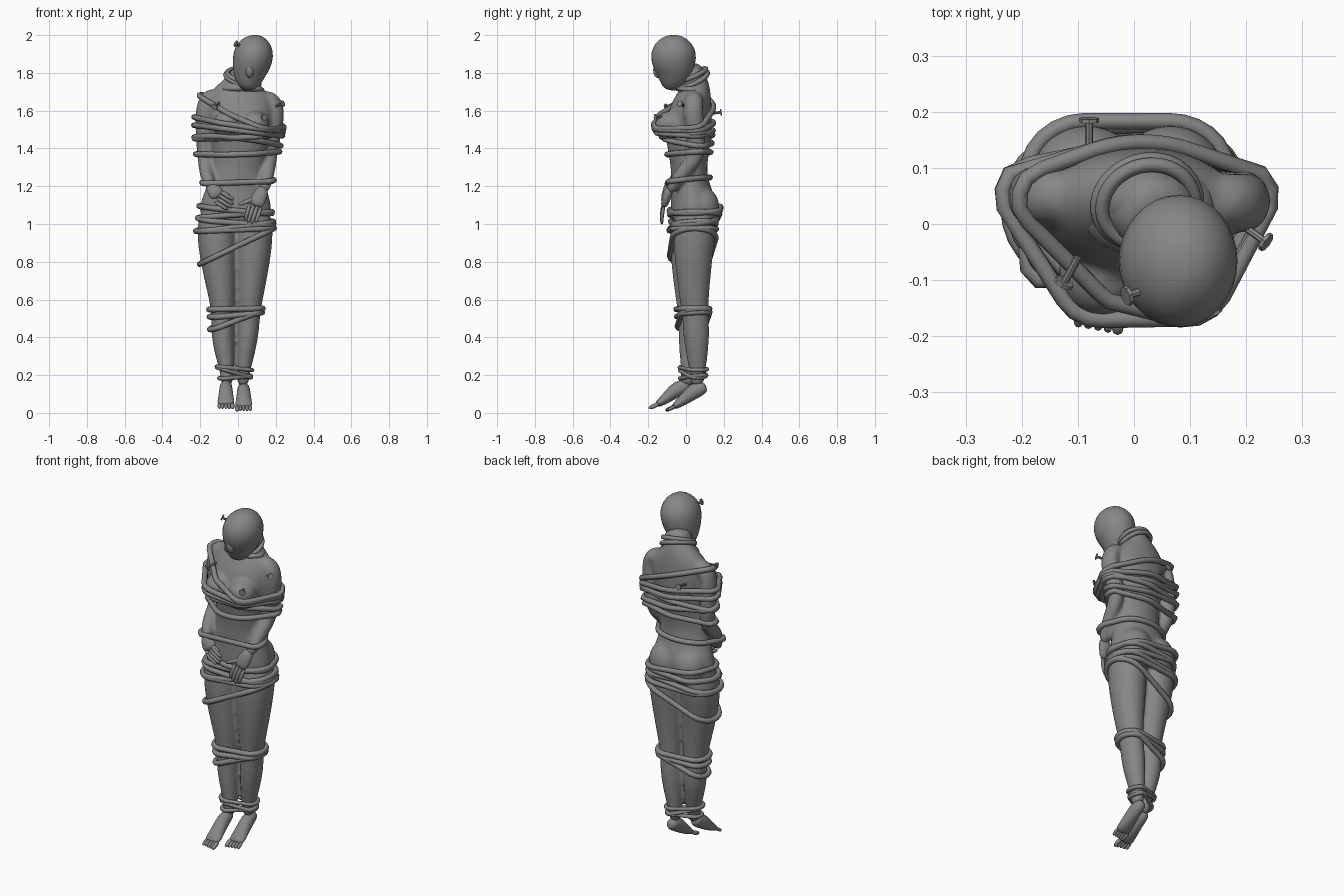
import bpy, bmesh, math
from mathutils import Vector, Matrix
from mathutils.bvhtree import BVHTree
from mathutils.geometry import convex_hull_2d

grey = bpy.data.materials.new("dark_grey")
grey.diffuse_color = (.24, .24, .24, 1)


def loft(bm, pts, n=12):
    """Elliptical rings (x, y, z, rx, ry) skinned along their path."""
    c = [Vector(p[:3]) for p in pts]
    rings = []
    for i, p in enumerate(pts):
        t = (c[min(i + 1, len(c) - 1)] - c[max(i - 1, 0)]).normalized()
        u = (Vector((1, 0, 0)) - t * t.x).normalized()
        v = t.cross(u)
        rings.append([bm.verts.new(c[i] + 1.04 * (u * p[3] * math.cos(a) + v * p[4] * math.sin(a)))
                      for a in (2 * math.pi * k / n for k in range(n))])
    for a, b in zip(rings, rings[1:]):
        for k in range(n):
            bm.faces.new((a[k], a[(k + 1) % n], b[(k + 1) % n], b[k]))
    bm.faces.new(rings[0][::-1])
    bm.faces.new(rings[-1])


def ball(bm, loc, scale):
    m = Matrix.Translation(loc) @ Matrix.Diagonal((*scale, 1))
    bmesh.ops.create_icosphere(bm, subdivisions=2, radius=1, matrix=m)


def link(data, name):
    data.materials.append(grey)
    ob = bpy.data.objects.new(name, data)
    bpy.context.collection.objects.link(ob)
    return ob


def finish(bm, name, remesh=0.0):
    me = bpy.data.meshes.new(name)
    bm.to_mesh(me)
    bm.free()
    me.shade_smooth()
    ob = link(me, name)
    sub = ob.modifiers.new("subsurf", 'SUBSURF')
    sub.levels = sub.render_levels = 1 if not remesh else 2
    if remesh:
        r = ob.modifiers.new("remesh", 'REMESH')
        r.mode, r.voxel_size, r.use_smooth_shade = 'VOXEL', remesh, True
        s = ob.modifiers.new("smooth", 'SMOOTH')
        s.factor, s.iterations = 0.5, 4
    return ob


# body: torso and neck
bm = bmesh.new()
loft(bm, [(-.01, .04, .97, .10, .08), (-.015, .035, 1.04, .193, .115), (-.01, .04, 1.12, .182, .118),
          (-.005, .02, 1.21, .15, .098), (0, .015, 1.30, .133, .092), (.01, .015, 1.40, .142, .11),
          (.012, .01, 1.50, .158, .122), (.012, .025, 1.60, .178, .114), (.01, .045, 1.68, .168, .088),
          (.012, .05, 1.73, .115, .075), (.02, .045, 1.77, .065, .062), (.05, .01, 1.84, .065, .065)], 16)
for s in (-1, 1):
    ball(bm, (.015 + s * .075, -.085, 1.525), (.08, .085, .078))
    ball(bm, (-.01 + s * .075, .085, 1.09), (.105, .098, .115))
# body: arms
loft(bm, [(.11, .045, 1.665, .05, .05), (.185, .04, 1.655, .052, .05), (.203, .035, 1.60, .05, .055),
          (.188, .05, 1.48, .042, .05), (.17, .062, 1.38, .04, .045), (.165, .03, 1.32, .038, .042),
          (.155, -.04, 1.25, .035, .036), (.132, -.095, 1.16, .028, .026)])
loft(bm, [(-.09, .05, 1.675, .05, .045), (-.165, .05, 1.668, .05, .05), (-.183, .045, 1.60, .045, .055),
          (-.183, .055, 1.48, .042, .05), (-.178, .062, 1.38, .04, .045), (-.172, .03, 1.32, .038, .042),
          (-.17, -.04, 1.26, .035, .036), (-.14, -.095, 1.19, .028, .026)])
# body: legs
loft(bm, [(-.105, .04, 1.08, .095, .10), (-.115, .03, .97, .105, .118), (-.108, .02, .85, .099, .104),
          (-.093, .02, .70, .083, .088), (-.08, .025, .56, .063, .072), (-.082, .03, .48, .06, .07),
          (-.08, .03, .39, .06, .07), (-.067, .02, .28, .046, .052), (-.057, .015, .20, .034, .04),
          (-.06, .0, .14, .03, .035)])
loft(bm, [(.08, .05, 1.08, .095, .10), (.085, .045, .97, .102, .113), (.08, .04, .85, .097, .104),
          (.071, .04, .70, .08, .088), (.06, .045, .56, .062, .072), (.055, .052, .48, .059, .069),
          (.048, .055, .39, .058, .069), (.035, .06, .28, .045, .052), (.025, .06, .20, .034, .04),
          (.028, .06, .14, .03, .034)])
body = finish(bm, "body", 0.011)

# feet pointing down, with toes; big toe on the inner side
for name, x, y, z, inner in (("right_foot", -.064, -.088, .012, 1), ("left_foot", .03, 0, 0, -1)):
    bm = bmesh.new()
    loft(bm, [(x, y + .108, .14 + z, .02, .018), (x, y + .09, .132 + z, .031, .034),
              (x, y + .045, .118 + z, .035, .043), (x, y, .08 + z, .039, .033),
              (x, y - .045, .045 + z, .046, .022), (x, y - .07, .03 + z, .042, .015)])
    for k in range(-2, 3):
        f, big = k * .0175, k * inner == 2
        r = .014 if big else .0105
        d = .012 + k * inner * .004
        loft(bm, [(x + f, y - .055, .038 + z, r, r), (x + f, y - .08, .024 + z, r, r),
                  (x + f, y - .092 - d, .012 + z, r * .85, r * .85)], 6)
    finish(bm, name)

# hands resting in front, with fingers
for name, w, k, t, th in (
        ("left_hand", (.138, -.085, 1.2), (.09, -.118, 1.09), (.058, -.128, .99), (.0, -.12, 1.10)),
        ("right_hand", (-.15, -.085, 1.215), (-.10, -.113, 1.14), (-.02, -.12, 1.09), (-.04, -.115, 1.15))):
    bm = bmesh.new()
    w, k, t, th = map(Vector, (w, k, t, th))
    m = w.lerp(k, .5)
    loft(bm, [(*w, .03, .026), (*m, .04, .024), (*k, .044, .02)])
    side = (t - k).cross(Vector((0, 1, 0))).normalized()
    for i in range(4):
        o = side * (i - 1.5) * .02
        e = t + o - (t - k) * .12 * abs(i - 1.5)
        loft(bm, [(*(k + o - (t - k) * .15), .013, .013),
                  (*((k + o).lerp(e, .5) + Vector((0, -.008, 0))), .012, .012), (*e, .009, .009)], 6)
    loft(bm, [(*m, .017, .017), (*m.lerp(th, .6), .014, .014), (*th, .01, .01)], 6)
    finish(bm, name)

# hooded, faceless head with slight nose
bm = bmesh.new()
loft(bm, [(.055, -.09, 1.708, .025, .025), (.055, -.085, 1.735, .058, .054), (.057, -.062, 1.785, .083, .096),
          (.072, -.066, 1.85, .102, .114), (.084, -.066, 1.905, .105, .12), (.09, -.066, 1.955, .088, .098),
          (.093, -.066, 1.99, .05, .058), (.093, -.066, 2.001, .015, .02)], 16)
ball(bm, (.062, -.148, 1.815), (.025, .028, .045))
finish(bm, "head")

# hood skirt draped on the shoulders
bm = bmesh.new()
loft(bm, [(.022, .03, 1.69, .128, .1), (.022, .033, 1.72, .118, .092), (.022, .035, 1.75, .083, .08),
          (.035, .025, 1.785, .07, .07), (.052, .0, 1.83, .072, .07)], 16)
finish(bm, "hood_skirt")

# ropes: slice the body with a tilted plane and wrap its hull
bpy.context.view_layer.update()
tree = BVHTree.FromObject(body, bpy.context.evaluated_depsgraph_get())


def rope(name, z, sx=0.0, sy=0.0, cx=0.0, cy=0.03, reach=0.4, r=0.015, gap=.01):
    hits = []
    for i in range(48):
        a = math.tau * i / 48
        d = Vector((math.cos(a), math.sin(a), sx * math.cos(a) + sy * math.sin(a)))
        hit = tree.ray_cast(Vector((cx, cy, z)) + d * reach, -d, reach * d.length)[0]
        if hit:
            hits.append(hit.xy + Vector((d.x, d.y)) * gap)
    pts = [hits[i] for i in convex_hull_2d(hits)]
    cu = bpy.data.curves.new(name, 'CURVE')
    cu.dimensions, cu.bevel_depth, cu.bevel_resolution = '3D', r, 2
    sp = cu.splines.new('POLY')
    sp.points.add(len(pts) - 1)
    for p, q in zip(sp.points, pts):
        p.co = (q.x, q.y, z + sx * (q.x - cx) + sy * (q.y - cy), 1)
    sp.use_cyclic_u = True
    link(cu, name)


for z, sx, sy in ((1.60, -.38, .22), (1.53, -.15, .05), (1.495, -.12, 0), (1.465, .06, .05),
                  (1.44, -.1, -.1), (1.375, .03, .05), (1.235, .03, .12)):
    rope("chest_rope", z, sx, sy)
for z, sx, sy in ((1.075, -.1, .05), (1.05, .08, 0), (1.015, -.08, .1), (.99, .12, .05), (.97, .04, 0),
                  (.885, .48, 0)):
    rope("hip_rope", z, sx, sy)
for z, sx, sy in ((.55, .02, 0), (.52, .08, .05), (.495, .38, .1)):
    rope("knee_rope", z, sx, sy, -.01)
for z, sx, sy in ((.235, -.1, 0), (.21, -.3, 0), (.19, .05, .08)):
    rope("ankle_rope", z, sx, sy, -.01, r=.011)
for z, sx in ((1.765, -.3), (1.79, -.15)):
    rope("neck_rope", z, sx, .45, .025, .035, .12, .013, .014)


# nails: shaft and flat head
def nail(base, tip):
    base, tip = Vector(base), Vector(tip)
    d = (tip - base).normalized()
    rot = d.to_track_quat('Z', 'Y').to_matrix().to_4x4()
    bm = bmesh.new()
    for mid, r, h in ((base.lerp(tip, .5), .007, (tip - base).length), (tip, .018, .007)):
        bmesh.ops.create_cone(bm, cap_ends=True, segments=8, radius1=r, radius2=r, depth=h,
                              matrix=Matrix.Translation(mid) @ rot)
    me = bpy.data.meshes.new("nail")
    bm.to_mesh(me)
    bm.free()
    link(me, "nail")


nail((.04, -.11, 1.93), (-.012, -.128, 1.955))
nail((-.10, -.06, 1.64), (-.125, -.105, 1.62))
nail((.19, .0, 1.62), (.235, -.032, 1.637))
nail((.11, -.10, 1.57), (.14, -.16, 1.565))
nail((-.08, .10, 1.58), (-.08, .185, 1.592))
